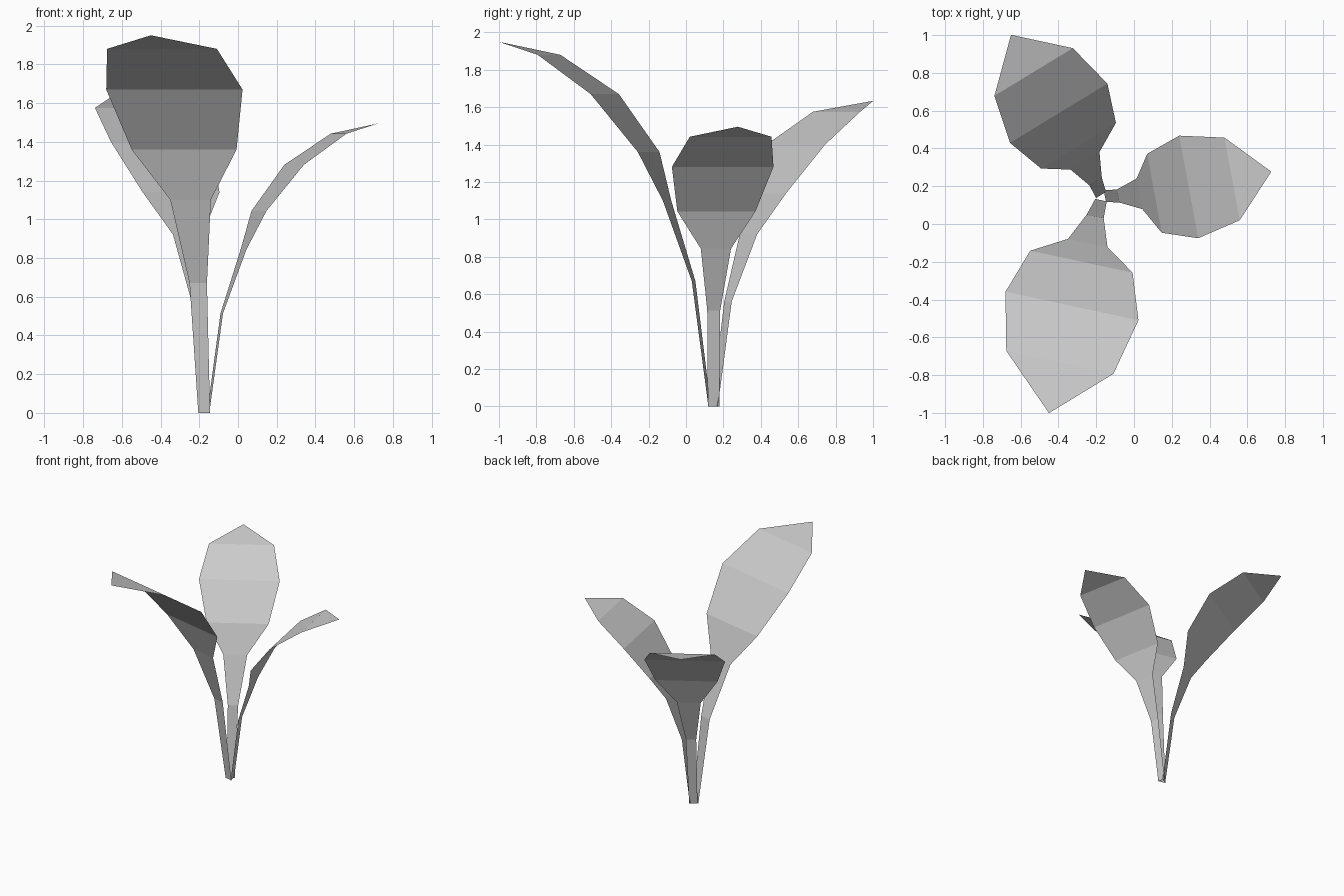
import bpy
from math import cos, sin, radians
from mathutils import Vector

cube = bpy.data.objects.get("Cube")
if cube:
    bpy.data.objects.remove(cube, do_unlink=True)

grey = bpy.data.materials.new("leaf_grey")
grey.use_nodes = True
colour = (0.6, 0.6, 0.6, 1)
grey.diffuse_color = colour
grey.node_tree.nodes["Principled BSDF"].inputs["Base Color"].default_value = colour

# Leaf profile from stem to tip: outward reach, height, half width, sideways shift
PROFILE = [
    (0.0, 0.0, 0.031, 0.033),
    (0.09, 0.67, 0.046, 0.021),
    (0.237, 1.10, 0.107, 0.012),
    (0.34, 1.36, 0.277, 0.0),
    (0.58, 1.67, 0.36, 0.0),
    (0.885, 1.88, 0.29, 0.0),
]
TIP = (1.16, 1.95)


def make_leaf(name, origin, heading, scale):
    """Build one arching leaf blade as a strip of flat faces ending in a point."""
    out = Vector((cos(radians(heading)), sin(radians(heading)), 0))
    side = Vector((-out.y, out.x, 0))
    root = Vector((*origin, 0))
    up = Vector((0, 0, 1))
    verts = []
    for reach, height, half, shift in PROFILE:
        # The stem foot keeps its size so the three feet meet
        k = scale if height > 0 else 1
        mid = root + (out * reach + up * height) * k + side * shift
        verts += [mid - side * half * k, mid + side * half * k]
    verts.append(root + (out * TIP[0] + up * TIP[1]) * scale)
    faces = [(i, i + 1, i + 3, i + 2) for i in range(0, len(verts) - 3, 2)]
    n = len(verts)
    faces.append((n - 3, n - 2, n - 1))
    mesh = bpy.data.meshes.new(name)
    mesh.from_pydata(verts, [], faces)
    mesh.materials.append(grey)
    mesh.update()
    bpy.context.collection.objects.link(bpy.data.objects.new(name, mesh))


# Three leaves fanning out from one foot
make_leaf("front_leaf", (-0.207, 0.133), -102.1, 1.0)
make_leaf("back_leaf", (-0.146, 0.171), 121.3, 0.838)
make_leaf("left_leaf", (-0.148, 0.115), 10.5, 0.767)
